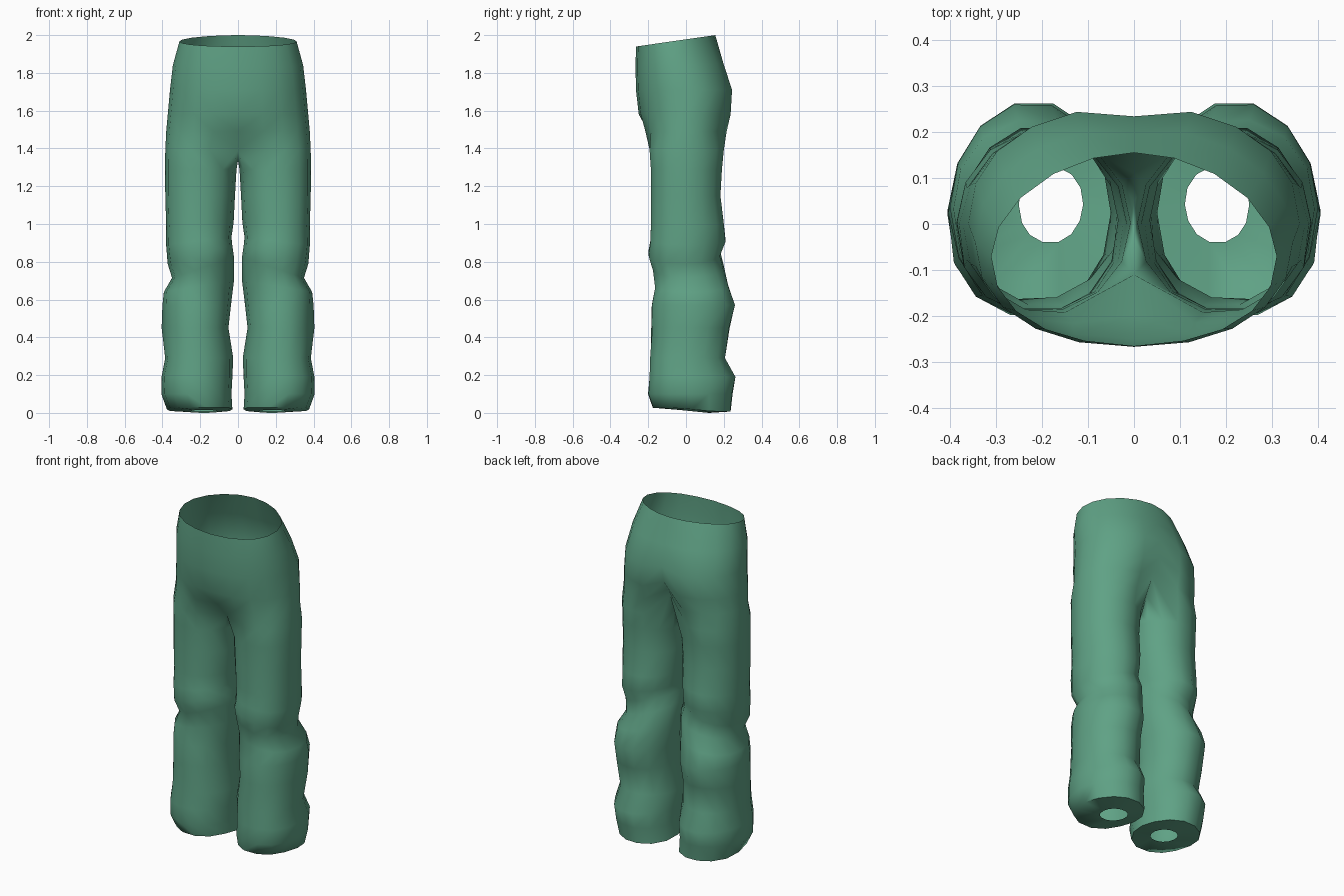
import bpy
import bmesh
from math import cos, sin, pi, copysign

if "Cube" in bpy.data.objects:
    bpy.data.objects.remove(bpy.data.objects["Cube"], do_unlink=True)

SIDES = 14      # points round one leg
OPEN = 11       # of those, points shared with the half ring of the hips

cloth = bpy.data.materials.new("green cloth")
cloth.use_nodes = True
GREEN = (0.115, 0.36, 0.235, 1)
cloth.diffuse_color = GREEN
cloth.node_tree.nodes["Principled BSDF"].inputs["Base Color"].default_value = GREEN


def power(v, e):
    return copysign(abs(v) ** e, v)


def hip_ring(z, outer, front, back, seam_front, seam_back, side_y, rise, lift):
    """Half ring from the front seam round the side to the back seam."""
    points = []
    for k in range(OPEN):
        a = -pi / 2 + pi * k / (OPEN - 1)
        depth = side_y - front if a < 0 else back - side_y
        # the waistband is slimmer behind
        e = 0.9 + 3 * rise if a > 0 else 0.9
        y = side_y + depth * power(sin(a), e)
        x = outer * power(cos(a), e)
        height = z + rise * (y - front) / (back - front)
        if k == 0:
            x, y = 0, seam_front
        elif k == OPEN - 1:
            x, y = 0, seam_back
            height += lift
        points.append((x, y, height))
    return points


def leg_ring(z, inner, outer, front, back, tilt):
    """Closed ring round one leg; tilt lowers the outer side."""
    cx, cy = (inner + outer) / 2, (front + back) / 2
    rx, ry = (outer - inner) / 2, (back - front) / 2
    points = []
    for k in range(SIDES):
        a = 2 * pi * (k - (OPEN - 1) / 2) / SIDES
        # fullest at the outer front corner
        e = 0.85 if -pi / 2 < a < 0 else 1
        u, v = power(cos(a), e), power(sin(a), e)
        # slight creasing of the cloth, and a dent in the shin
        crease = 1 + 0.015 * sin(3 * a + 17 * z) * (z < 1)
        if 0.4 < z < 0.6:
            crease -= 0.06 * max(cos(a + 0.7), 0) ** 6
        points.append((max(cx + rx * u * crease, 0.004), cy + ry * v * crease,
                       z - tilt * u))
    return points


# Waist down to the seat
hips = [
    # z, outer, front, back, front seam, back seam, side y, rise to back, seam lift
    (1.94, 0.31, -0.262, 0.155, -0.265, 0.155, -0.07, 0.06, 0),
    (1.83, 0.345, -0.267, 0.21, -0.267, 0.195, -0.04, 0.02, 0),
    (1.71, 0.36, -0.265, 0.255, -0.265, 0.234, 0, 0, 0.02),
    (1.58, 0.372, -0.25, 0.247, -0.25, 0.215, 0, 0, 0.05),
    (1.49, 0.38, -0.225, 0.225, -0.2, 0.175, 0, 0, 0.08),
]

# Thigh down to the hem
legs = [
    # z, inner, outer, front, back, tilt
    (1.39, 0.0, 0.385, -0.197, 0.205, 0),
    (1.29, 0.008, 0.386, -0.19, 0.195, 0),
    (1.15, 0.016, 0.385, -0.188, 0.187, 0),
    (1.0, 0.023, 0.38, -0.19, 0.205, 0.01),
    (0.91, 0.034, 0.38, -0.195, 0.212, 0.02),
    (0.84, 0.028, 0.37, -0.203, 0.185, 0.05),
    (0.77, 0.02, 0.348, -0.178, 0.205, 0.055),
    (0.67, 0.024, 0.395, -0.165, 0.23, 0.03),
    (0.57, 0.038, 0.403, -0.19, 0.262, 0),
    (0.45, 0.048, 0.404, -0.187, 0.235, 0),
    (0.29, 0.028, 0.388, -0.192, 0.21, 0),
    (0.19, 0.03, 0.405, -0.2, 0.265, 0),
    (0.1, 0.032, 0.403, -0.205, 0.25, 0),
    (0.04, 0.028, 0.375, -0.178, 0.242, 0),
    (0.03, 0.11, 0.25, -0.04, 0.125, 0),    # opening under the hem
]

# Centre line under the crotch, from the back seam to the front seam (y, z)
crotch = [(0.155, 1.53), (0.11, 1.43), (0.05, 1.36), (-0.03, 1.335), (-0.11, 1.39)]

bm = bmesh.new()
rings = [[bm.verts.new(p) for p in hip_ring(*row)] for row in hips]

for number, row in enumerate(legs):
    points = leg_ring(*row)
    if number == 0:
        for k, (y, z) in enumerate(crotch, OPEN - 1):
            points[k % SIDES] = (0, y, z)
    elif row[0] < 0.05:
        # Hem dips towards the back
        points = [(x, y, z - 0.1 * min(max(y + 0.05, 0), 0.2)) for x, y, z in points]
    rings.append([bm.verts.new(p) for p in points])

# Skin the rings from the waist down
for upper, lower in zip(rings, rings[1:]):
    closed = len(upper) == SIDES
    for k in range(SIDES if closed else OPEN - 1):
        n = (k + 1) % SIDES
        bm.faces.new((lower[k], lower[n], upper[n], upper[k]))

# Rest the hem on the ground
lowest = min(v.co.z for v in bm.verts)
for v in bm.verts:
    if v.co.z < 0.08:
        v.co.z -= lowest

mesh = bpy.data.meshes.new("trousers")
bm.to_mesh(mesh)
bm.free()
mesh.materials.append(cloth)
trousers = bpy.data.objects.new("trousers", mesh)
bpy.context.collection.objects.link(trousers)

# Second leg
mirror = trousers.modifiers.new("other half", "MIRROR")
mirror.use_clip = True
mirror.merge_threshold = 0.002

bpy.ops.object.select_all(action="DESELECT")
trousers.select_set(True)
bpy.context.view_layer.objects.active = trousers
bpy.ops.object.shade_smooth_by_angle(angle=1.1)
